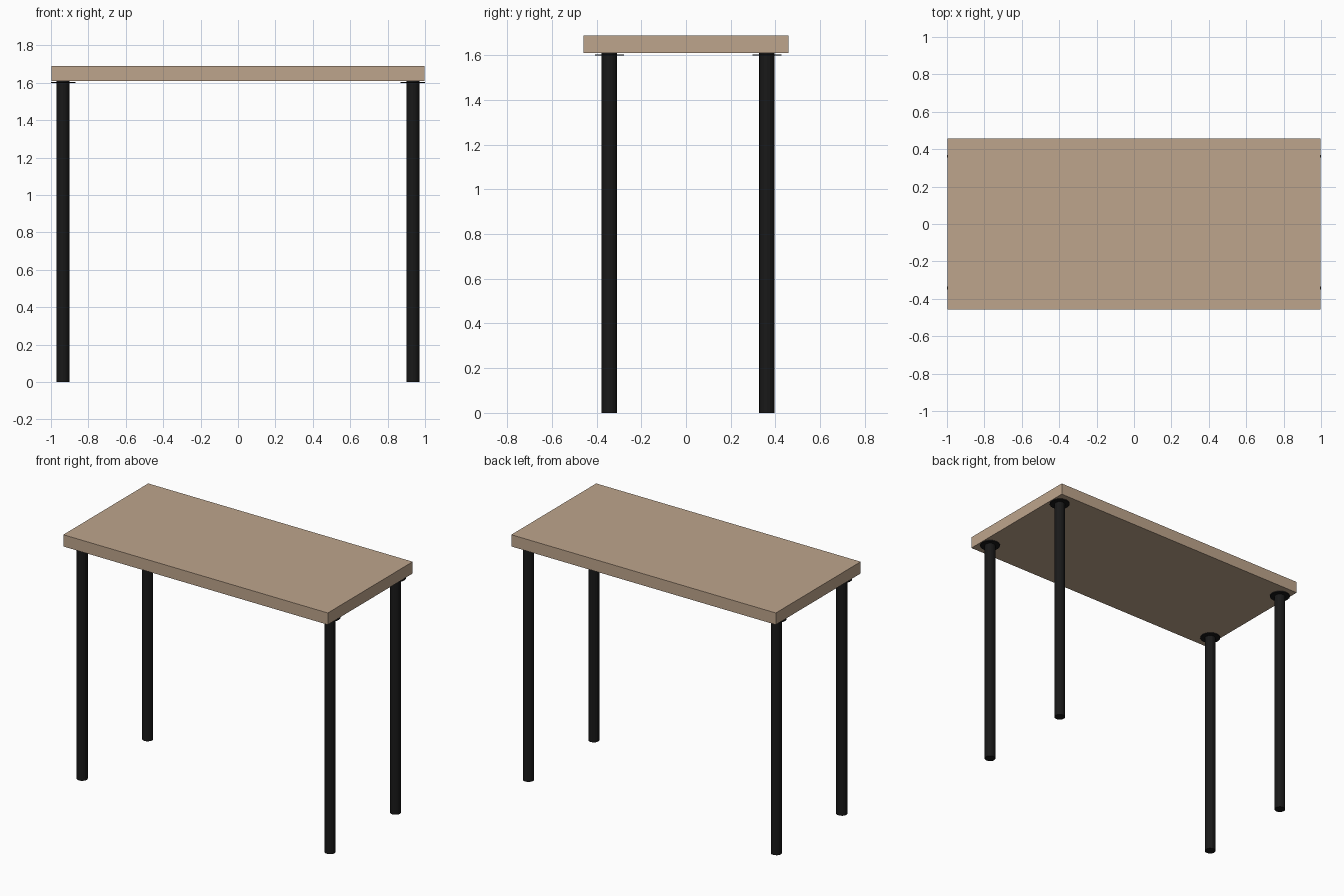
import bpy
import bmesh
from mathutils import Matrix

if "Cube" in bpy.data.objects:
    bpy.data.objects.remove(bpy.data.objects["Cube"])


def material(name, rgb):
    m = bpy.data.materials.new(name)
    m.diffuse_color = (*rgb, 1.0)
    m.use_nodes = True
    m.node_tree.nodes["Principled BSDF"].inputs["Base Color"].default_value = m.diffuse_color
    return m


WOOD = material("light brown wood", (0.515, 0.376, 0.262))
BLACK = material("black metal", (0.0095, 0.0095, 0.0095))


def add_object(name, bm, mat):
    mesh = bpy.data.meshes.new(name)
    bm.to_mesh(mesh)
    bm.free()
    mesh.materials.append(mat)
    obj = bpy.data.objects.new(name, mesh)
    bpy.context.collection.objects.link(obj)
    return obj


def cylinder(bm, x, y, z0, z1, r, sides):
    bmesh.ops.create_cone(
        bm, cap_ends=True, segments=sides, radius1=r, radius2=r, depth=z1 - z0,
        matrix=Matrix.Translation((x, y, (z0 + z1) / 2)))


# Table top slab
bm = bmesh.new()
bmesh.ops.create_cube(
    bm, size=1,
    matrix=Matrix.Translation((0, 0, 1.649)) @ Matrix.Diagonal((1.995, 0.915, 0.08, 1)))
add_object("table_top", bm, WOOD)

# Four legs, each with a thin round mounting plate just below the top
for x, side in ((-0.935, "left"), (0.935, "right")):
    for y, end in ((-0.343, "front"), (0.362, "back")):
        bm = bmesh.new()
        cylinder(bm, x, y, 0, 1.609, 0.035, 16)
        add_object(f"{end}_{side}_leg", bm, BLACK)
        bm = bmesh.new()
        cylinder(bm, x, y, 1.598, 1.604, 0.065, 16)
        add_object(f"{end}_{side}_mounting_plate", bm, BLACK)
